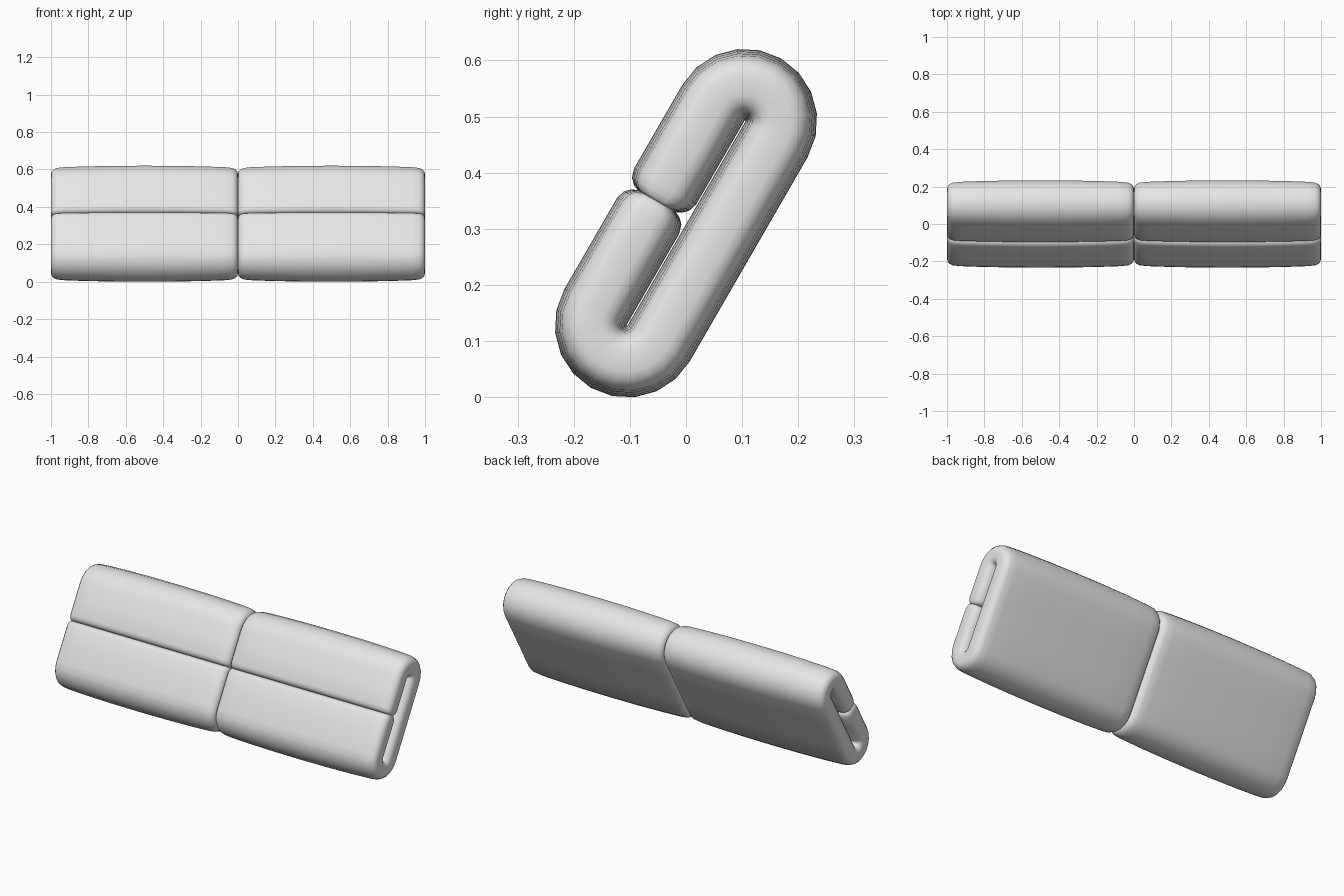
import bpy, bmesh, math
from mathutils import Vector

cube = bpy.data.objects.get("Cube")
if cube:
    bpy.data.objects.remove(cube, do_unlink=True)

grey = bpy.data.materials.new("grey fabric")
grey.use_nodes = True
grey.diffuse_color = (0.8, 0.8, 0.8, 1)
grey.node_tree.nodes["Principled BSDF"].inputs["Base Color"].default_value = (0.8, 0.8, 0.8, 1)

TILT = math.radians(60)
ALONG = Vector((0, math.cos(TILT), math.sin(TILT)))    # up the folded pad
BACK = Vector((0, math.sin(TILT), -math.cos(TILT)))    # out of its back
CENTRE = Vector((0, 0, 0.31))
RADIUS, STRAIGHT, GAP = 0.065, 0.21, 0.008

# Padded cross-section: position across the width, half thickness
EDGE = [(0.5, 0.018), (0.496, 0.032), (0.486, 0.044), (0.468, 0.052),
        (0.43, 0.056), (0.32, 0.060), (0.17, 0.063), (0, 0.064)]
half = EDGE + [(-x, d) for x, d in reversed(EDGE[:-1])]
SECTION = half + [(x, -d) for x, d in reversed(half)]


def fold_path():
    """Centre line of the folded pad: back offset, along, normal angle, thickness."""
    tip = [(0, 0.62), (0.005, 0.78), (0.014, 0.92), (0.03, 1)]
    pts = [(-RADIUS, GAP + a, math.pi, k) for a, k in tip]
    pts.append((-RADIUS, 0.12, math.pi, 1))
    for sign in (1, -1):
        for i in range(11):
            a = math.pi * (1 - i / 10) if sign > 0 else -math.pi * i / 10
            pts.append((RADIUS * math.cos(a), sign * STRAIGHT + RADIUS * math.sin(a), a, 1))
        if sign > 0:
            pts += [(RADIUS, v, 0, 1) for v in (0.1, 0, -0.1)]
    pts.append((-RADIUS, -0.1, math.pi, 1))
    pts += [(-RADIUS, GAP - a, math.pi, k) for a, k in reversed(tip)]
    return pts


def folded_cushion(name, x_mid):
    bm = bmesh.new()
    rings = []
    for w, v, a, k in fold_path():
        normal = BACK * math.cos(a) + ALONG * math.sin(a)
        base = CENTRE + BACK * w + ALONG * v
        inset = 1 - (1 - k) * 0.05
        rings.append([bm.verts.new(base + normal * d * k + Vector((x_mid + x * inset, 0, 0)))
                      for x, d in SECTION])
    n = len(SECTION)
    for r, s in zip(rings, rings[1:]):
        for i in range(n):
            j = (i + 1) % n
            bm.faces.new((r[i], r[j], s[j], s[i]))
    # closed flap ends
    bm.faces.new(rings[0])
    bm.faces.new(rings[-1])
    bmesh.ops.recalc_face_normals(bm, faces=bm.faces)
    mesh = bpy.data.meshes.new(name)
    bm.to_mesh(mesh)
    bm.free()
    mesh.materials.append(grey)
    obj = bpy.data.objects.new(name, mesh)
    bpy.context.collection.objects.link(obj)
    bpy.ops.object.select_all(action='DESELECT')
    obj.select_set(True)
    bpy.context.view_layer.objects.active = obj
    bpy.ops.object.shade_smooth_by_angle(angle=math.radians(60))


for side, x_mid in (("left", 0.5), ("right", -0.5)):
    folded_cushion(side + "_folded_cushion", x_mid)
